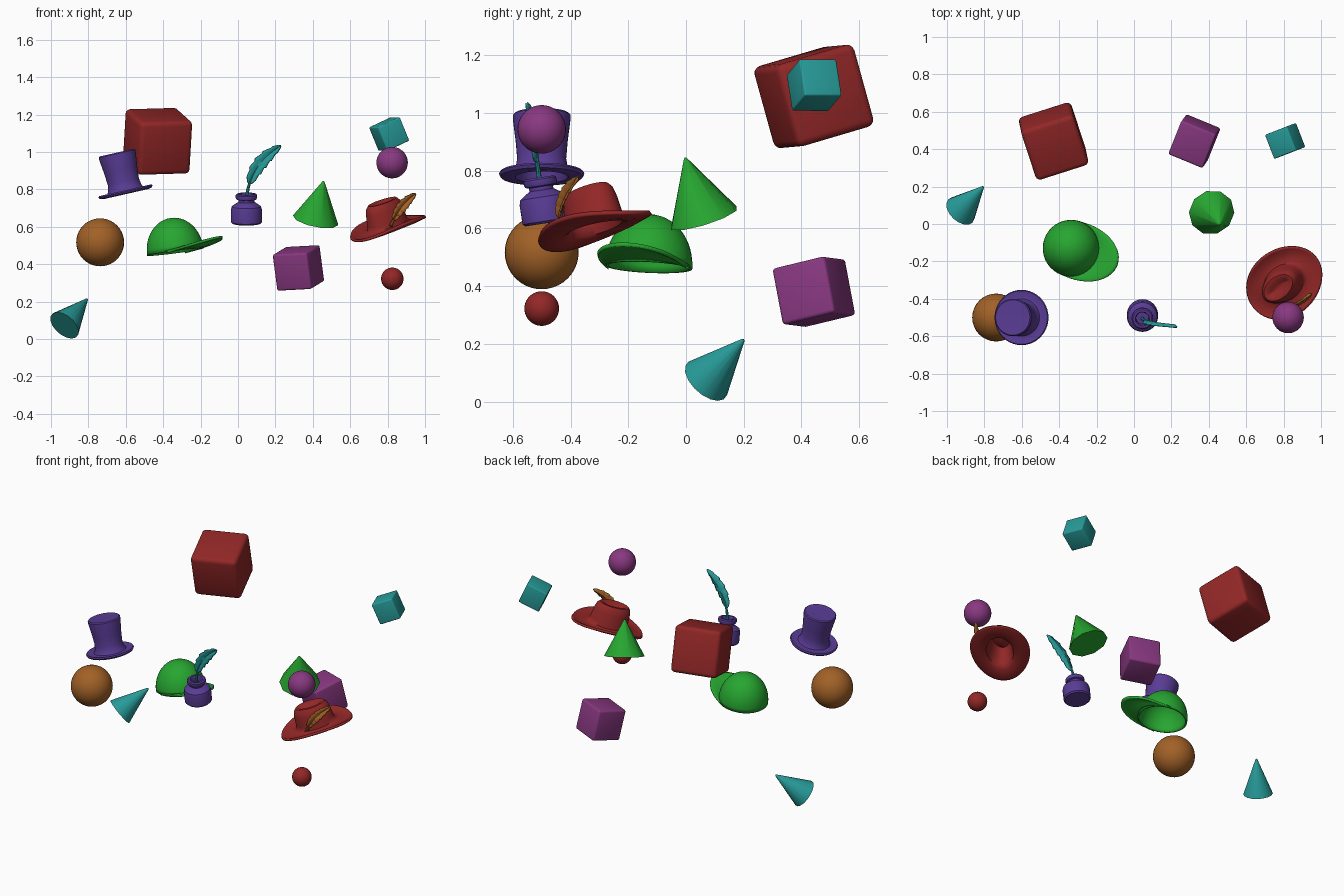
import bpy, bmesh
from math import sin, cos, pi, radians
from mathutils import Vector, Matrix

if "Cube" in bpy.data.objects:
    bpy.data.objects.remove(bpy.data.objects["Cube"])

COLORS = {"red": (.29, .02, .02), "orange": (.36, .12, .02), "green": (.02, .38, .03),
          "cyan": (.02, .33, .32), "magenta": (.25, .04, .22), "purple": (.1, .045, .3)}
MATS = {}
for key, c in COLORS.items():
    MATS[key] = bpy.data.materials.new(key)
    MATS[key].diffuse_color = (*c, 1)


def frame(center, x, y):
    x, y = Vector(x).normalized(), Vector(y)
    z = x.cross(y).normalized()
    rot = Matrix((x, z.cross(x), z)).transposed()
    return Matrix.Translation(center) @ rot.to_4x4()


def along(base, tip):
    d = Vector(tip) - Vector(base)
    return Matrix.Translation(base) @ d.to_track_quat('Z', 'Y').to_matrix().to_4x4(), d.length


def finish(name, bm, color, matrix=Matrix(), thick=0, angle=35):
    bmesh.ops.recalc_face_normals(bm, faces=bm.faces[:])
    me = bpy.data.meshes.new(name)
    bm.to_mesh(me)
    bm.free()
    me.materials.append(MATS[color])
    ob = bpy.data.objects.new(name, me)
    bpy.context.collection.objects.link(ob)
    ob.matrix_world = matrix
    bpy.ops.object.select_all(action='DESELECT')
    ob.select_set(True)
    bpy.context.view_layer.objects.active = ob
    bpy.ops.object.shade_smooth_by_angle(angle=radians(angle))
    if thick:
        m = ob.modifiers.new("thickness", 'SOLIDIFY')
        m.thickness, m.offset = thick, 0
    return ob


def skin(rows, closed=True, cap_start=False, cap_end=False):
    """Bridge rows of points into a surface."""
    bm = bmesh.new()
    vs = [[bm.verts.new(p) for p in row] for row in rows]
    n = len(rows[0])
    for a, b in zip(vs, vs[1:]):
        for i in range(n if closed else n - 1):
            j = (i + 1) % n
            bm.faces.new((a[i], a[j], b[j], b[i]))
    if cap_start:
        bm.faces.new(vs[0])
    if cap_end:
        bm.faces.new(vs[-1])
    return bm


def circle(r, z, n=40, ry=None):
    return [(r * cos(2 * pi * i / n), (ry or r) * sin(2 * pi * i / n), z) for i in range(n)]


def cube(name, color, center, x, y, size, bevel):
    bm = bmesh.new()
    bmesh.ops.create_cube(bm, size=size)
    bmesh.ops.bevel(bm, geom=bm.edges[:], offset=bevel, segments=3, profile=.5, affect='EDGES')
    finish(name, bm, color, frame(center, x, y))


def sphere(name, color, center, r):
    bm = bmesh.new()
    bmesh.ops.create_uvsphere(bm, u_segments=32, v_segments=20, radius=r)
    finish(name, bm, color, Matrix.Translation(center))


def cone(name, color, base, tip, r, n, angle):
    m, h = along(base, tip)
    finish(name, skin([circle(r, 0, n), circle(.006, h - .004, n), circle(.002, h, n)],
                      True, True, True), color, m, angle=angle)


def feather(name, color, pts, normal, width, start):
    """Notched vane and shaft along a quadratic curve."""
    p0, p1, p2 = map(Vector, pts)
    normal = Vector(normal).normalized()
    n, rows, shaft = 40, [], []
    for i in range(n + 1):
        t = i / n
        p = p0 * (1 - t) ** 2 + p1 * 2 * t * (1 - t) + p2 * t * t
        tan = ((p1 - p0) * (1 - t) + (p2 - p1) * t).normalized()
        side = tan.cross(normal).normalized()
        shaft.append([p + (side * cos(a) + normal * sin(a)) * .009 * (1.1 - t)
                      for a in [k * pi / 4 for k in range(8)]])
        if t >= start:
            v = (t - start) / (1 - start)
            w = width * (sin(pi * min(1, .08 + .92 * v)) ** .6 if v < 1 else .02)
            w *= 1 - .22 * ((i % 6) / 5)
            rows.append([p + side * w * s + normal * .012 * abs(s) + tan * .012 * abs(s)
                         for s in (-1, -.5, 0, .5, 1)])
    finish(name + "_vane", skin(rows, False), color, thick=.008)
    finish(name + "_shaft", skin(shaft, True, True, True), color)


# Loose blocks, balls and cones
cube("large_block", "red", (-.43, .443, 1.057), (.952, .304, .028), (-.3, .915, .27), .295, .026)
cube("medium_block", "magenta", (.323, .443, .38), (.92, -.38, .05), (.38, .9, .22), .2, .012)
cube("small_block", "cyan", (.808, .444, 1.096), (.85, .33, .4), (-.35, .93, 0), .138, .007)
sphere("large_ball", "orange", (-.737, -.5, .517), .128)
sphere("medium_ball", "magenta", (.824, -.5, .943), .084)
sphere("small_ball", "red", (.825, -.5, .322), .06)
cone("small_cone", "cyan", (-.928, .07, .073), (-.805, .2, .215), .09, 16, 40)
cone("large_cone", "green", (.415, .062, .635), (.458, -.003, .845), .124, 10, 45)

# Top hat: hollow lathe with curled brim
m, _ = along((-.6, -.5, .783), (-.648, -.5, .995))
profile = [(.001, .203), (.085, .203), (.085, .12), (.078, .06), (.082, .015), (.092, -.006),
           (.125, -.008), (.142, -.004), (.148, .006), (.143, .013), (.12, .008), (.1, .01),
           (.091, .024), (.085, .06), (.09, .12), (.1, .2), (.1, .213), (.094, .219), (.001, .217)]
finish("top_hat", skin([circle(r, z) for r, z in profile], True, True, True), "purple", m)

# Cap: dome and arched bill
az, tilt, R = radians(-20), radians(8), .146
cap = frame((-.335, -.13, .465), (cos(az) * cos(tilt), sin(az) * cos(tilt), sin(tilt)),
            (-sin(az), cos(az), 0))
dome = [circle(R * cos(a), .178 * sin(a) ** .95) for a in [i * pi / 2 / 12 for i in range(12)]]
dome.append(circle(.002, .178))
finish("cap_dome", skin(dome, True, False, True), "green", cap, .012)
bill = []
for k in range(8):
    v, row = k / 7, []
    for i in range(33):
        th = -pi / 2 + pi * i / 32
        c, s = max(0, cos(th)), sin(th)
        row.append((R * c + v * .124 * c ** .5, R * s * (1 + .03 * v),
                    .012 * c + .03 * c * sin(v * pi / 2)))
    bill.append(row)
finish("cap_bill", skin(bill, False), "green", cap, .014)

# Wide brimmed hat: wavy oval brim, creased crown
d, t = radians(40), radians(17)
hat = frame((.802, -.315, .602), (cos(d) * cos(t), sin(d) * cos(t), sin(t)), (-sin(d), cos(d), 0))
rings = [(.225, .178, .006, 1), (.218, .17, .002, .9), (.18, .14, -.006, .5), (.14, .105, -.006, .15),
         (.118, .088, .004, 0), (.112, .082, .03, 0), (.106, .072, .09, 0), (.1, .064, .118, 0),
         (.088, .054, .132, 0), (.076, .04, .131, 0), (.062, .022, .116, 0), (.04, .006, .11, 0)]
rows = []
for a, b, z, wave in rings:
    rows.append([(x, y, h - wave * .018 * cos(4 * pi * i / 48))
                 for i, (x, y, h) in enumerate(circle(a, z, 48, b))])
finish("brimmed_hat", skin(rows, True, False, True), "red", hat, .014, 50)
feather("hat_feather", "orange", [(.818, -.435, .605), (.85, -.445, .7), (.938, -.372, .768)],
        (.45, -.85, .25), .031, .12)

# Ink bottle and quill
m, _ = along((.045, -.483, .618), (.045, -.508, .78))
profile = [(.001, 0), (.075, 0), (.083, .008), (.083, .075), (.078, .092), (.055, .108), (.042, .116),
           (.042, .128), (.054, .131), (.058, .14), (.057, .154), (.05, .16), (.038, .16),
           (.034, .15), (.034, .12), (.001, .12)]
finish("ink_bottle", skin([circle(r, z) for r, z in profile], True, True, True), "purple", m)
feather("quill", "cyan", [(.045, -.505, .74), (.055, -.525, .92), (.218, -.54, 1.025)],
        (.1, -1, .15), .039, .24)

for m in bpy.data.materials:
    if m.users and not m.is_grease_pencil:
        m.use_nodes = True
        m.node_tree.nodes["Principled BSDF"].inputs["Base Color"].default_value = m.diffuse_color
